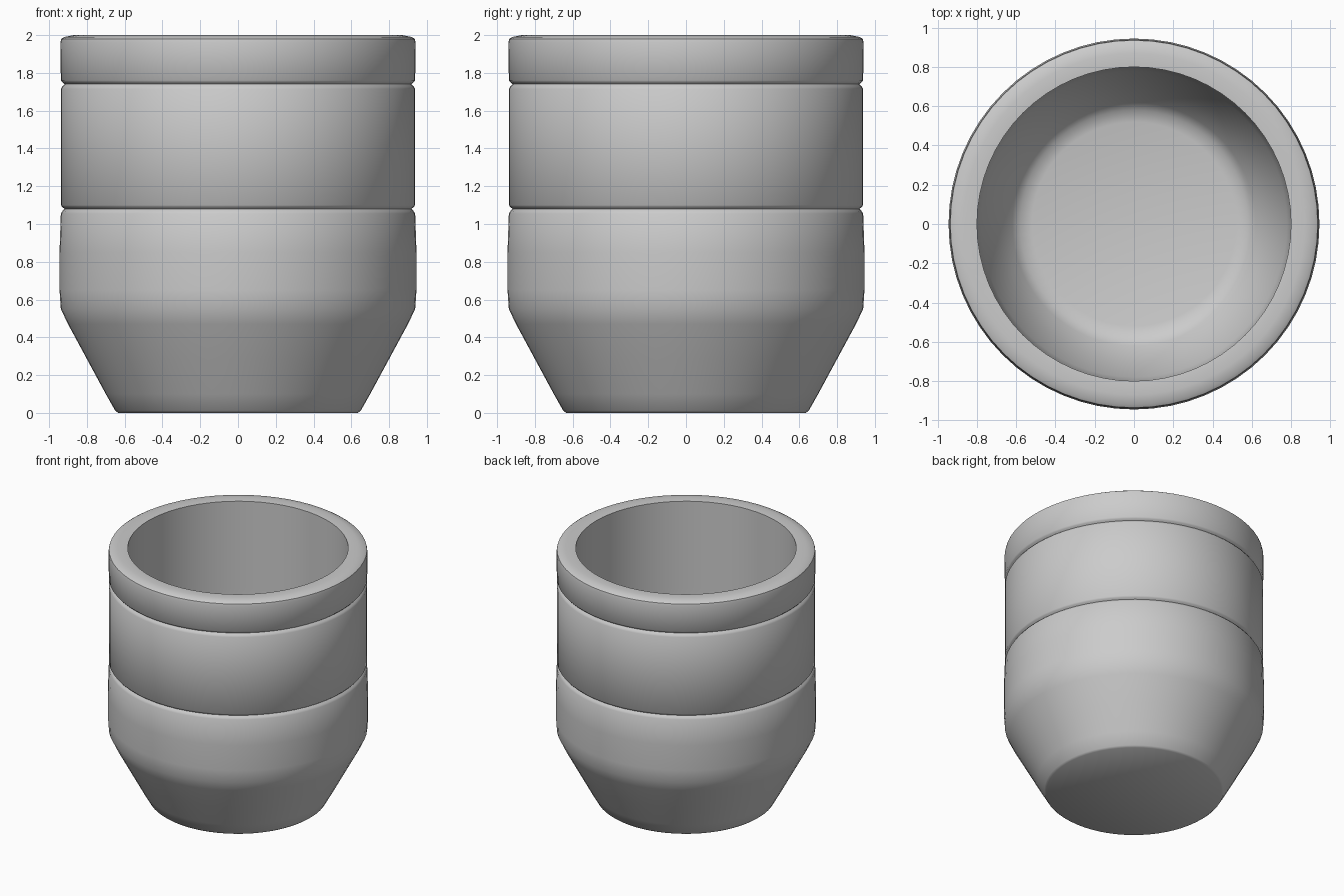
import bpy, bmesh, math

cube = bpy.data.objects.get("Cube")
if cube:
    bpy.data.objects.remove(cube)

SIDES = 64


def material(name, rgb):
    mat = bpy.data.materials.new(name)
    mat.use_nodes = True
    color = (*rgb, 1)
    mat.diffuse_color = color
    mat.node_tree.nodes["Principled BSDF"].inputs["Base Color"].default_value = color
    return mat


def lathe(name, profile, mat):
    """Revolve a radius/height profile; zero radius closes the end."""
    bm = bmesh.new()
    verts = [bm.verts.new((r, 0, z)) for r, z in profile]
    edges = [bm.edges.new(pair) for pair in zip(verts, verts[1:])]
    bmesh.ops.spin(bm, geom=verts + edges, axis=(0, 0, 1), cent=(0, 0, 0),
                   angle=math.tau, steps=SIDES, use_duplicate=False)
    bmesh.ops.remove_doubles(bm, verts=bm.verts, dist=0.0005)
    bmesh.ops.recalc_face_normals(bm, faces=bm.faces)
    mesh = bpy.data.meshes.new(name)
    bm.to_mesh(mesh)
    bm.free()
    mesh.materials.append(mat)
    obj = bpy.data.objects.new(name, mesh)
    bpy.context.collection.objects.link(obj)
    bpy.ops.object.select_all(action='DESELECT')
    obj.select_set(True)
    bpy.context.view_layer.objects.active = obj
    bpy.ops.object.shade_smooth_by_angle(angle=math.radians(40))
    return obj


def groove(z):
    """Shallow rounded channel around the outer wall."""
    return [(0.938, z - 0.025), (0.93, z - 0.012), (0.918, z),
            (0.93, z + 0.01), (0.938, z + 0.02)]


clay = material("grey clay", (0.6, 0.6, 0.6))

# Outer wall: flat foot, flared base, belly and two grooves
outer = [(0, 0), (0.635, 0), (0.65, 0.012), (0.7, 0.1), (0.8, 0.285),
         (0.9, 0.47), (0.938, 0.55), (0.945, 0.65), (0.945, 0.85)]
outer += groove(1.08) + groove(1.74)

# Softly rounded rim
rim = [(0.94, 1.96), (0.936, 1.98), (0.92, 1.99), (0.87, 2.0), (0.8, 1.995)]

# Hollow inside following the outer shape
inner = [(0.8, 1.3), (0.8, 0.66), (0.78, 0.55), (0.7, 0.36),
         (0.62, 0.22), (0.58, 0.18), (0.52, 0.165), (0, 0.16)]

lathe("pot", outer + rim + inner, clay)
